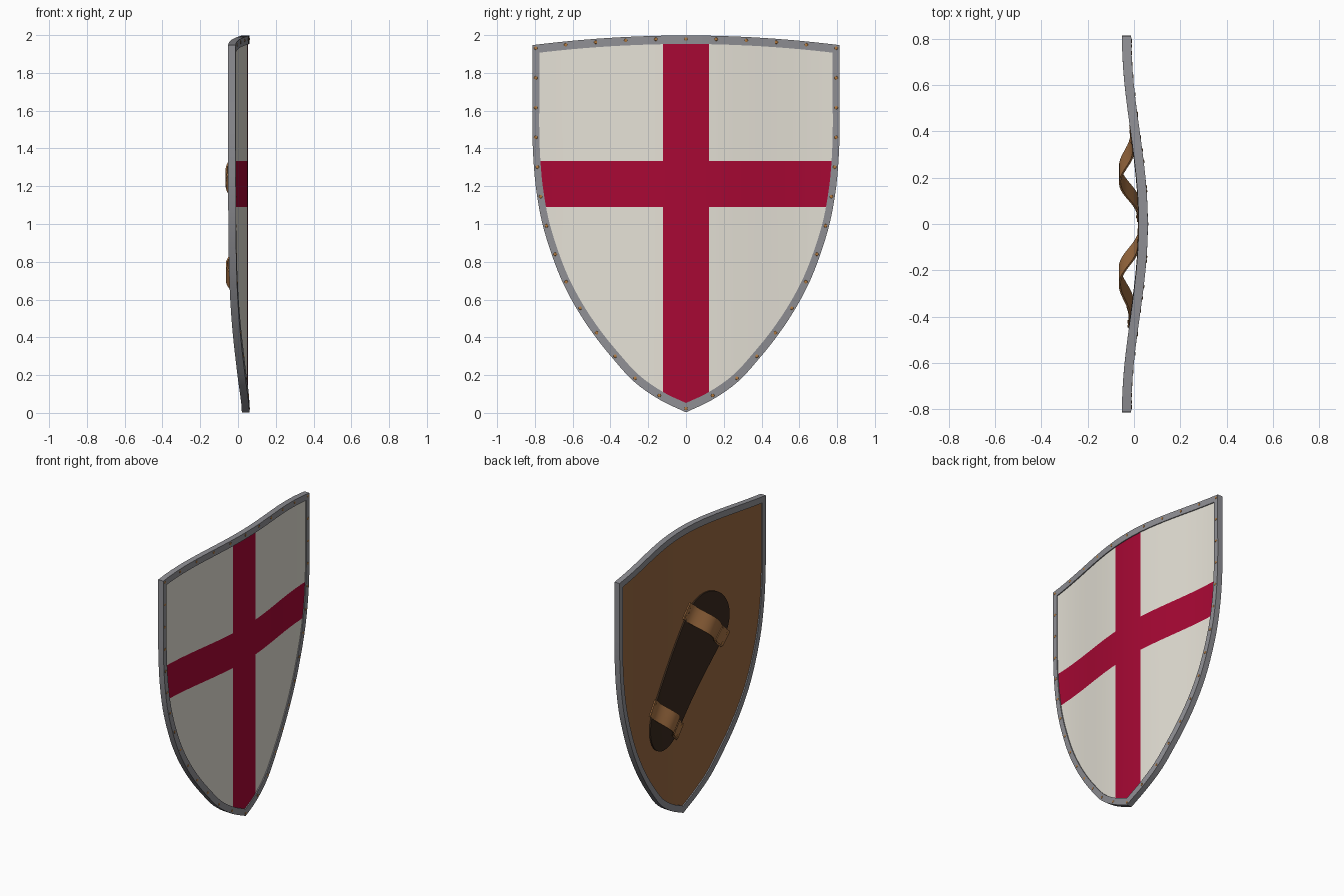
import bpy, bmesh, math
from mathutils import Vector

if "Cube" in bpy.data.objects:
    bpy.data.objects.remove(bpy.data.objects["Cube"])


def material(name, r, g, b):
    m = bpy.data.materials.new(name)
    lin = [((c / 255 + 0.055) / 1.055) ** 2.4 for c in (r, g, b)]
    m.diffuse_color = (*lin, 1)
    m.use_nodes = True
    m.node_tree.nodes["Principled BSDF"].inputs["Base Color"].default_value = m.diffuse_color
    return m


CREAM = material("cream_paint", 229, 225, 214)
RED = material("red_paint", 168, 8, 52)
STEEL = material("grey_steel", 143, 143, 148)
WOOD = material("brown_backing", 154, 105, 65)
PAD = material("dark_leather", 58, 42, 30)
STRAP = material("tan_leather", 166, 114, 68)
BRONZE = material("bronze", 180, 122, 62)


def bulge(y):
    """Depth of the curved shield's middle surface."""
    return -0.032 + 0.036 * (1 + math.cos(math.pi * min(1, abs(y) / 0.813)))


def finish(name, bm, mats):
    bmesh.ops.recalc_face_normals(bm, faces=bm.faces)
    me = bpy.data.meshes.new(name)
    bm.to_mesh(me)
    bm.free()
    for m in mats:
        me.materials.append(m)
    ob = bpy.data.objects.new(name, me)
    bpy.context.collection.objects.link(ob)
    return ob


def resample(pts, n):
    lens = [0]
    for a, b in zip(pts, pts[1:]):
        lens.append(lens[-1] + (b - a).length)
    out = []
    for i in range(n + 1):
        t = lens[-1] * i / n
        k = max(j for j in range(len(pts) - 1) if lens[j] <= t + 1e-9)
        out.append(pts[k].lerp(pts[k + 1], (t - lens[k]) / (lens[k + 1] - lens[k])))
    return out


def catmull(pts, steps=8):
    ext = [2 * pts[0] - pts[1]] + pts + [2 * pts[-1] - pts[-2]]
    out = []
    for p0, p1, p2, p3 in zip(ext, ext[1:], ext[2:], ext[3:]):
        for i in range(steps):
            t = i / steps
            out.append(0.5 * (2 * p1 + (p2 - p0) * t + (2 * p0 - 5 * p1 + 4 * p2 - p3) * t * t
                              + (3 * p1 - p0 - 3 * p2 + p3) * t ** 3))
    return out + [pts[-1]]


def inset(poly, d):
    """Offset a clockwise (y, z) outline inward."""
    out = []
    for i, p in enumerate(poly):
        a = (p - poly[i - 1]).normalized()
        b = (poly[(i + 1) % len(poly)] - p).normalized()
        n1, n2 = Vector((a.y, -a.x)), Vector((b.y, -b.x))
        out.append(p + (n1 + n2) * d / (1 + n1.dot(n2)))
    return out


def thicken(bm, d):
    r = bmesh.ops.extrude_face_region(bm, geom=bm.faces[:], use_keep_orig=True)
    for v in r["geom"]:
        if isinstance(v, bmesh.types.BMVert):
            v.co.x += d


def sheet(outline, x0, x1, ycuts, zcuts=()):
    """Outline cut into strips, bent onto the bulge and thickened."""
    bm = bmesh.new()
    bm.faces.new([bm.verts.new((0, p.x, p.y)) for p in outline])
    for co, no in [((0, y, 0), (0, 1, 0)) for y in ycuts] + [((0, 0, z), (0, 0, 1)) for z in zcuts]:
        bmesh.ops.bisect_plane(bm, geom=bm.verts[:] + bm.edges[:] + bm.faces[:],
                               plane_co=co, plane_no=no, dist=1e-5)
    for v in bm.verts:
        v.co.x = bulge(v.co.y) + x0
    thicken(bm, x1 - x0)
    return bm


# Outline: arched top edge, then the side curve down to the point
W = 0.813
top = [Vector((W * i / 12, 1.998 - 0.051 * (i / 12) ** 2)) for i in range(13)]
side = [Vector(p) for p in ((W, 1.947), (W, 1.7), (W, 1.47), (.805, 1.3), (.79, 1.16), (.76, 1.0),
                            (.708, .83), (.65, .685), (.575, .545), (.485, .41), (.385, .285),
                            (.275, .165), (.14, .07), (0, .003))]
side = resample(catmull(side), 48)
half = top + side[1:]
full = half + [Vector((-p.x, p.y)) for p in half[-2:0:-1]]
mid = inset(full, 0.018)

# Shield board: painted cross on the front, brown backing behind
CW, Z0, Z1 = 0.123, 1.09, 1.334
bm = sheet(mid, -0.012, 0.013, [i * 0.04 for i in range(-20, 21)] + [-CW, CW], [Z0, Z1])
bmesh.ops.recalc_face_normals(bm, faces=bm.faces)
for f in bm.faces:
    c = f.calc_center_median()
    if f.normal.x < 0.3:
        f.material_index = 2
    elif abs(c.y) < CW or Z0 < c.z < Z1:
        f.material_index = 1
finish("shield_board", bm, [CREAM, RED, WOOD])

# Steel rim, a little narrower along the straight sides
bm = bmesh.new()
inner = [Vector((p.x * 1.011, p.y)) for p in inset(full, 0.045)]
rings = [[bm.verts.new((bulge(p.x) + d, p.x, p.y)) for p in poly]
         for poly, d in ((full, -.02), (full, .02), (inner, .02), (inner, -.02))]
n = len(full)
for k in range(4):
    a, b = rings[k], rings[(k + 1) % 4]
    for i in range(n):
        j = (i + 1) % n
        bm.faces.new((a[i], a[j], b[j], b[i]))
finish("rim", bm, [STEEL])


def stud(bm, x, y, z, r):
    res = bmesh.ops.create_uvsphere(bm, u_segments=10, v_segments=6, radius=r)
    for v in res["verts"]:
        v.co = Vector((x + v.co.x * 0.3, y + v.co.y, z + v.co.z))


# Rivets around the rim
bm = bmesh.new()
spots = resample(mid[:13], 5) + resample(mid[12:len(half)], 14)[1:]
for i, p in enumerate(spots):
    for s in ((1,) if i in (0, len(spots) - 1) else (1, -1)):
        stud(bm, bulge(p.x) + 0.02, s * p.x, p.y, 0.009)
finish("rim_rivets", bm, [BRONZE])

# Tapered arm pad running diagonally across the back
LOW, HIGH = Vector((.215, .745)), Vector((-.225, 1.245))
axis = (HIGH - LOW).normalized()
across = Vector((axis.y, -axis.x))
outline = []
for c, r, start in ((HIGH, .226, 0), (LOW, .208, math.pi)):
    for i in range(25):
        a = start + math.pi * i / 24
        outline.append(c + r * (across * math.cos(a) + axis * math.sin(a)))
finish("arm_pad", sheet(outline, -0.011, -0.022, [i * 0.04 for i in range(-12, 12)]), [PAD])


# Arched straps over the pad
def ribbon(name, c, reach, t0, t1, lift, width):
    bm = bmesh.new()
    grid = []
    for i in range(25):
        t = t0 + (t1 - t0) * i / 24
        arch = math.cos(min(1, abs(t) / 0.85) * math.pi / 2) ** 2
        row = []
        for w in (-.5, 0, .5):
            p = c + across * reach * t + axis * width * w
            x = (bulge(p.x) - 0.022) * (1 - arch) + (bulge(c.x) - 0.093) * arch
            row.append(bm.verts.new((x - lift, p.x, p.y)))
        grid.append(row)
    for a, b in zip(grid, grid[1:]):
        for k in range(2):
            bm.faces.new((a[k], a[k + 1], b[k + 1], b[k]))
    thicken(bm, 0.008)
    finish(name, bm, [STRAP])


studs = bmesh.new()
for label, c, reach in (("upper", HIGH, .252), ("lower", LOW, .232)):
    ribbon(label + "_strap", c, reach, -1, 1, 0, .115)
    ribbon(label + "_strap_overlap", c, reach, -1, -.55, .005, .098)
    for t in (-.92, .92):
        for w in (-.035, .035):
            p = c + across * reach * t + axis * w
            stud(studs, bulge(p.x) - (.028 if t < 0 else .023), p.x, p.y, .009)
finish("strap_studs", studs, [BRONZE])

# Smooth shading with sharp edges kept
for ob in bpy.context.collection.objects:
    ob.select_set(True)
    bpy.context.view_layer.objects.active = ob
bpy.ops.object.shade_smooth_by_angle(angle=math.radians(30))
